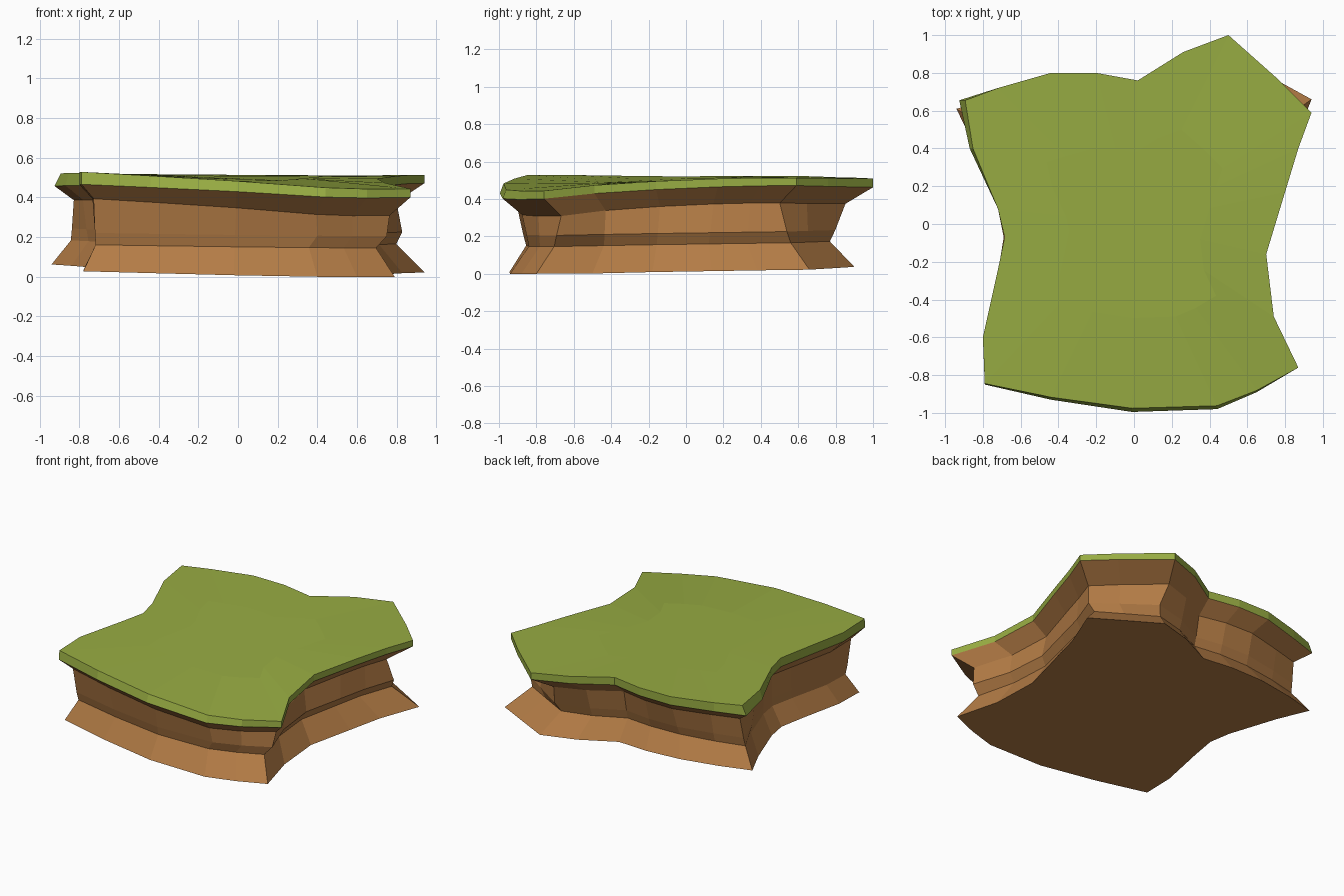
import bpy, bmesh

if "Cube" in bpy.data.objects:
    bpy.data.objects.remove(bpy.data.objects["Cube"])

# Outline pairs, counter-clockwise: grass rim x, y, then foot of the soil x, y
OUTLINE = [
    (-.79, -.85, -.78, -.80), (-.44, -.93, -.42, -.88), (-.01, -.995, -.02, -.945),
    (.44, -.98, .40, -.94), (.65, -.89, .60, -.88), (.87, -.76, .79, -.80),
    (.74, -.49, .71, -.50), (.70, -.16, .69, -.18), (.80, .17, .77, .14),
    (.87, .40, .83, .38), (.94, .59, .94, .66), (.77, .76, .74, .77),
    (.50, 1.0, .50, .90), (.26, .91, .26, .83), (.02, .76, .02, .71),
    (-.20, .80, -.20, .73), (-.44, .80, -.45, .72), (-.72, .72, -.72, .67),
    (-.925, .655, -.94, .61), (-.87, .40, -.84, .40), (-.72, .08, -.72, .08),
    (-.685, -.07, -.69, -.07), (-.72, -.24, -.72, -.26), (-.80, -.60, -.78, -.58),
]


def top_z(x, y):
    """Gently warped lawn surface, arched along the right side."""
    return .5 - .03 * x + .018 * y + .03 * x * y + .05 * max(x, 0) * (.65 - y * y)


def shrink(x, y):
    """Soil is undercut more on the right and at the back."""
    return .885 - .025 * x - .02 * y


def loft(name, rings, color, cap_first=False, cap_last=False):
    bm = bmesh.new()
    loops = [[bm.verts.new(p) for p in ring] for ring in rings]
    n = len(OUTLINE)
    for a, b in zip(loops, loops[1:]):
        for i in range(n):
            j = (i + 1) % n
            bm.faces.new((a[i], a[j], b[j], b[i]))
    if cap_first:
        bm.faces.new(loops[0][::-1])
    if cap_last:
        bm.faces.new(loops[-1])
    mesh = bpy.data.meshes.new(name)
    bm.to_mesh(mesh)
    bm.free()
    mat = bpy.data.materials.new(name + "_color")
    mat.diffuse_color = color
    mat.use_nodes = True
    mat.node_tree.nodes["Principled BSDF"].inputs["Base Color"].default_value = mat.diffuse_color
    mesh.materials.append(mat)
    obj = bpy.data.objects.new(name, mesh)
    bpy.context.collection.objects.link(obj)
    return obj


foot, waist, ledge, upper, rim, lawn, middle = [], [], [], [], [], [], []
for gx, gy, fx, fy in OUTLINE:
    t = top_z(gx, gy)
    foot.append((fx, fy, max(0, .028 - .022 * fx + .022 * fy)))
    s = shrink(fx, fy)
    w = (fx * s, fy * s, .165 - .01 * fx + .015 * fy)
    s = shrink(gx, gy)
    u = (gx * s, gy * s, t - .135)
    waist.append(w)
    upper.append(u)
    # small overhanging ledge on the right side
    push = .03 if gx > .3 else 0
    ledge.append((w[0] * .65 + u[0] * .35 + push, w[1] * .65 + u[1] * .35, w[2] + .06))
    rim.append((gx, gy, t - .053 + .012 * gx))
    # lawn edge pulled in at the left and front
    lawn.append((gx + max(0, -gx - .8) * .25, gy + max(0, -gy - .8) * .1, t))
    # inner ring that follows the warp of the lawn
    mx, my = gx * .5, gy * .5
    middle.append((mx, my, top_z(mx, my)))

# Soil block with a pinched waist
loft("soil", [foot, waist, ledge, upper, rim], (.45, .20, .06, 1), cap_first=True)
# Grass layer on top
loft("grass", [rim, lawn, middle], (.31, .41, .055, 1), cap_last=True)
